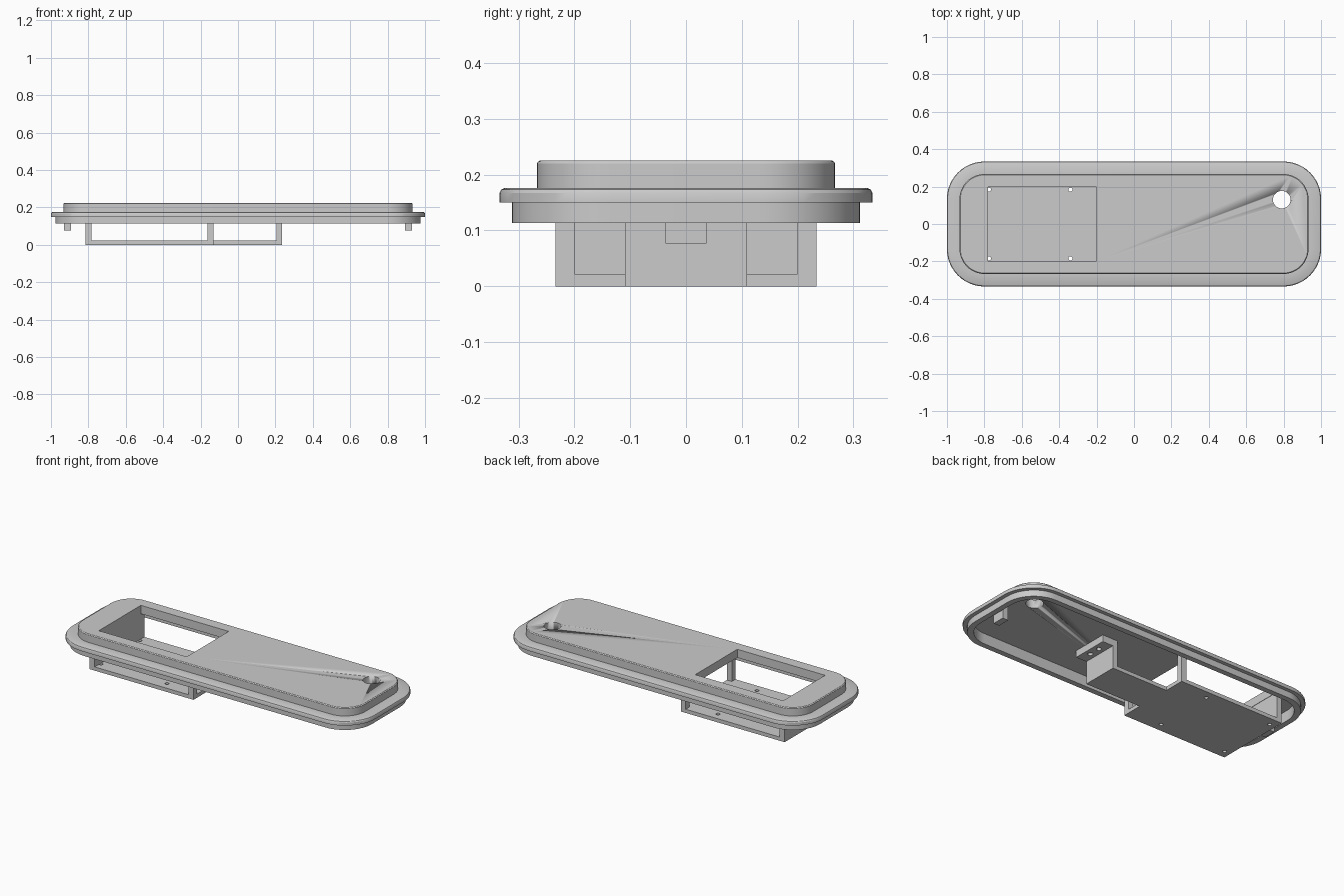
import bpy, bmesh
from math import sin, cos, pi

if "Cube" in bpy.data.objects:
    bpy.data.objects.remove(bpy.data.objects["Cube"])


def finish(name, bm, smooth=True):
    bmesh.ops.recalc_face_normals(bm, faces=bm.faces)
    me = bpy.data.meshes.new(name)
    bm.to_mesh(me)
    bm.free()
    ob = bpy.data.objects.new(name, me)
    bpy.context.collection.objects.link(ob)
    if smooth:
        bpy.ops.object.select_all(action='DESELECT')
        ob.select_set(True)
        bpy.context.view_layer.objects.active = ob
        bpy.ops.object.shade_smooth_by_angle(angle=0.5)
    return ob


def rounded_ring(bm, hx, hy, r, z, n=12):
    ring = []
    for q, (sx, sy) in enumerate(((1, 1), (-1, 1), (-1, -1), (1, -1))):
        for i in range(n + 1):
            a = (q + i / n) * pi / 2
            ring.append(bm.verts.new((sx * (hx - r) + r * cos(a),
                                      sy * (hy - r) + r * sin(a), z)))
    return ring


def box(name, x0, x1, y0, y1, z0, z1):
    bm = bmesh.new()
    bmesh.ops.create_cube(bm, size=1)
    for v in bm.verts:
        v.co = (x1 if v.co.x > 0 else x0, y1 if v.co.y > 0 else y0, z1 if v.co.z > 0 else z0)
    return finish(name, bm, False)


def cylinder(name, x, y, r, z0, z1):
    bm = bmesh.new()
    bmesh.ops.create_cone(bm, cap_ends=True, segments=32, radius1=r, radius2=r, depth=z1 - z0)
    bmesh.ops.translate(bm, vec=(x, y, (z0 + z1) / 2), verts=bm.verts)
    return finish(name, bm)


def cut(ob, cutter):
    cutter.hide_render = True
    mod = ob.modifiers.new("cut", 'BOOLEAN')
    mod.operation = 'DIFFERENCE'
    mod.solver = 'EXACT'
    mod.object = cutter
    bpy.context.view_layer.objects.active = ob
    bpy.ops.object.modifier_apply(modifier=mod.name)
    bpy.data.objects.remove(cutter)


CEIL, RIM, FLOOR = 0.175, 0.113, 0.022

# Stepped lid: hollow underside, rim, flange and raised top
profile = [(0.945, 0.28, 0.155, CEIL), (0.945, 0.28, 0.155, RIM),
           (0.977, 0.312, 0.18, RIM), (0.977, 0.312, 0.18, 0.15),
           (1.0, 0.334, 0.20, 0.15), (1.0, 0.334, 0.20, 0.167),
           (0.997, 0.331, 0.198, 0.173), (0.991, 0.325, 0.192, 0.176),
           (0.933, 0.267, 0.134, 0.176), (0.933, 0.267, 0.134, 0.220),
           (0.931, 0.265, 0.132, 0.223), (0.928, 0.262, 0.129, 0.225)]
bm = bmesh.new()
rings = [rounded_ring(bm, *p) for p in profile]
for a, b in zip(rings, rings[1:]):
    for i in range(len(a)):
        j = (i + 1) % len(a)
        bm.faces.new((a[i], a[j], b[j], b[i]))
bm.faces.new(rings[0])
bm.faces.new(rings[-1])
lid = finish("lid", bm)
cut(lid, box("window_cutter", -0.78, -0.2, -0.198, 0.198, 0.1, 0.3))
cut(lid, cylinder("hole_cutter", 0.79, 0.13, 0.047, 0.1, 0.3))

# Tray floor with screw holes, and the narrow extension
floor = box("tray_floor", -0.815, -0.13, -0.234, 0.234, 0, FLOOR)
for x in (-0.775, -0.34):
    for y in (-0.184, 0.184):
        cut(floor, cylinder("screw_cutter", x, y, 0.011, -0.1, 0.1))
box("extension_floor", -0.13, 0.205, -0.109, 0.109, 0, FLOOR)

# Tray end walls and posts
box("tray_end_wall", -0.815, -0.782, -0.234, 0.234, FLOOR, CEIL)
box("extension_end_wall", 0.205, 0.235, -0.109, 0.109, 0, CEIL)
for s in (-1, 1):
    y0, y1 = sorted((s * 0.2, s * 0.234))
    box("tray_post", -0.162, -0.13, y0, y1, FLOOR, CEIL)

# Mounting tab with two screw holes beside the extension
tab = box("mounting_tab", 0.235, 0.305, -0.109, 0.109, 0.135, CEIL)
for y in (-0.035, 0.035):
    cut(tab, cylinder("screw_cutter", 0.27, y, 0.014, 0.12, 0.16))

# Clips hanging at both ends
for s in (-1, 1):
    x0, x1 = sorted((s * 0.893, s * 0.93))
    box("end_clip", x0, x1, -0.037, 0.037, 0.077, CEIL)
